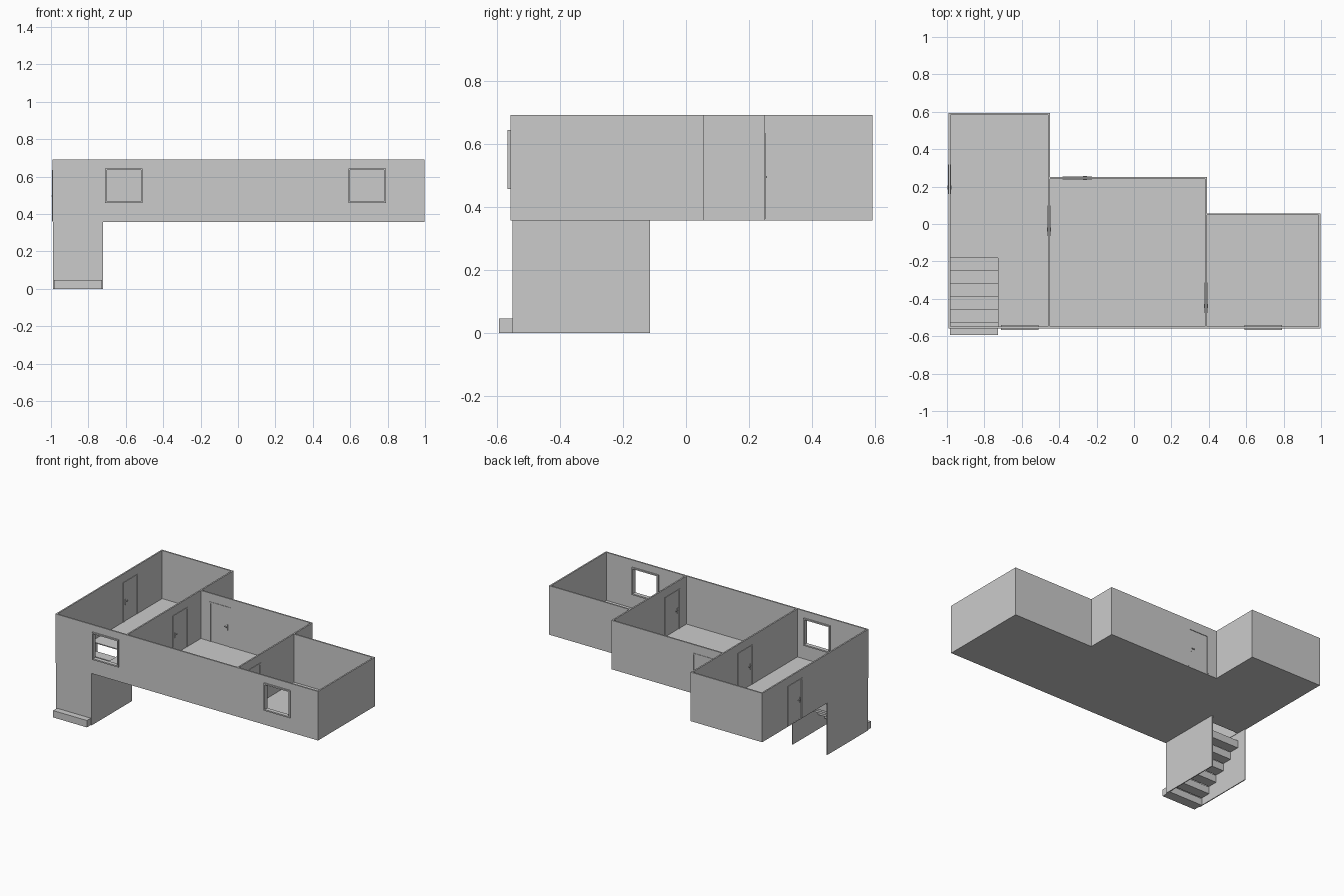
import bpy

if "Cube" in bpy.data.objects:
    bpy.data.objects.remove(bpy.data.objects["Cube"])

Z0, Z1, T = 0.358, 0.693, 0.01      # floor underside, wall top, wall thickness
FRONT = -0.558


def box(name, x0, x1, y0, y1, z0, z1):
    bpy.ops.mesh.primitive_cube_add(size=1, location=((x0 + x1) / 2, (y0 + y1) / 2, (z0 + z1) / 2))
    ob = bpy.context.object
    ob.name = name
    ob.scale = (x1 - x0, y1 - y0, z1 - z0)
    bpy.ops.object.transform_apply(location=True, rotation=False, scale=True)
    return ob


def oriented(name, axis, a0, a1, c0, c1, z0, z1):
    """Box running along x or y from a0 to a1, c0..c1 across."""
    if axis == 'x':
        return box(name, a0, a1, c0, c1, z0, z1)
    return box(name, c0, c1, a0, a1, z0, z1)


def cut(ob, cutter):
    m = ob.modifiers.new("opening", 'BOOLEAN')
    m.operation, m.solver, m.object = 'DIFFERENCE', 'EXACT', cutter
    bpy.context.view_layer.objects.active = ob
    bpy.ops.object.modifier_apply(modifier=m.name)
    bpy.data.objects.remove(cutter, do_unlink=True)


def wall(name, axis, a0, a1, c, openings=()):
    ob = oriented(name, axis, a0, a1, c - T / 2, c + T / 2, Z0, Z1)
    for o0, o1, z0, z1 in openings:
        cut(ob, oriented("cutter", axis, o0, o1, c - 0.05, c + 0.05, z0, z1))


def frame(name, axis, a0, a1, c, z0, z1, half, w, sill):
    oriented(name + "_jamb_a", axis, a0, a0 + w, c - half, c + half, z0, z1)
    oriented(name + "_jamb_b", axis, a1 - w, a1, c - half, c + half, z0, z1)
    oriented(name + "_head", axis, a0 + w, a1 - w, c - half, c + half, z1 - w, z1)
    if sill:
        oriented(name + "_sill", axis, a0 + w, a1 - w, c - half, c + half, z0, z0 + w)


def door(name, axis, a0, a1, c, handle):
    z0, z1, w = Z0 + 0.006, 0.635, 0.009
    frame(name + "_frame", axis, a0, a1, c, z0, z1, 0.008, w, False)
    oriented(name + "_panel", axis, a0 + w, a1 - w, c - 0.004, c + 0.004, z0, z1 - w)
    # plate and lever on both faces
    oriented(name + "_plate", axis, handle - 0.004, handle + 0.004, c - 0.007, c + 0.007, 0.475, 0.512)
    lever = 0.022 if handle < (a0 + a1) / 2 else -0.022
    h0, h1 = sorted((handle, handle + lever))
    for s in (-1, 1):
        d0, d1 = sorted((s * 0.006, s * 0.011))
        oriented(name + "_lever", axis, h0, h1, c + d0, c + d1, 0.493, 0.499)


# floors, the first with a stairwell opening
floor = box("floor_left", -0.992, -0.45, FRONT, 0.593, Z0, Z0 + 0.006)
cut(floor, box("cutter", -0.984, -0.727, FRONT + T, -0.182, 0.3, 0.4))
box("floor_middle", -0.45, 0.385, FRONT, 0.25, Z0, Z0 + 0.006)
box("floor_right", 0.385, 0.997, FRONT, 0.057, Z0, Z0 + 0.006)

# walls
D0, D1 = Z0 + 0.006, 0.635
WIN = [(-0.71, -0.51), (0.59, 0.79)]
wall("front_wall", 'x', -0.992, 0.997, FRONT + T / 2, [(a, b, 0.458, 0.645) for a, b in WIN])
wall("left_wall", 'y', FRONT + T, 0.593, -0.987, [(0.16, 0.318, D0, D1)])
wall("left_back_wall", 'x', -0.982, -0.45, 0.588)
wall("left_middle_wall", 'y', FRONT + T, 0.583, -0.455, [(-0.065, 0.1, D0, D1)])
wall("middle_back_wall", 'x', -0.45, 0.38, 0.246, [(-0.383, -0.225, D0, D1)])
wall("middle_right_wall", 'y', FRONT + T, 0.251, 0.385, [(-0.475, -0.312, D0, D1)])
wall("right_back_wall", 'x', 0.39, 0.987, 0.052)
wall("right_wall", 'y', FRONT + T, 0.057, 0.992)

# doors and windows
door("left_door", 'y', 0.16, 0.318, -0.987, 0.185)
door("inner_door_left", 'y', -0.065, 0.1, -0.455, -0.04)
door("inner_door_right", 'y', -0.475, -0.312, 0.385, -0.45)
door("back_door", 'x', -0.383, -0.225, 0.246, -0.25)
for i, (a, b) in enumerate(WIN):
    frame("window_%d" % i, 'x', a, b, -0.553, 0.458, 0.645, 0.014, 0.009, True)

# stair enclosure, open at the back
box("stair_left_wall", -0.99, -0.984, -0.552, -0.114, 0, Z0)
box("stair_right_wall", -0.727, -0.721, -0.552, -0.114, 0, Z0)
box("stair_front_wall", -0.984, -0.727, -0.552, -0.547, 0, Z0)

# stairs rising to the back
for i in range(6):
    y = -0.594 + i * 0.0687
    box("step_%d" % i, -0.984, -0.728, y, y + 0.0687, i * 0.051, i * 0.051 + 0.047 + i * 0.0008)
